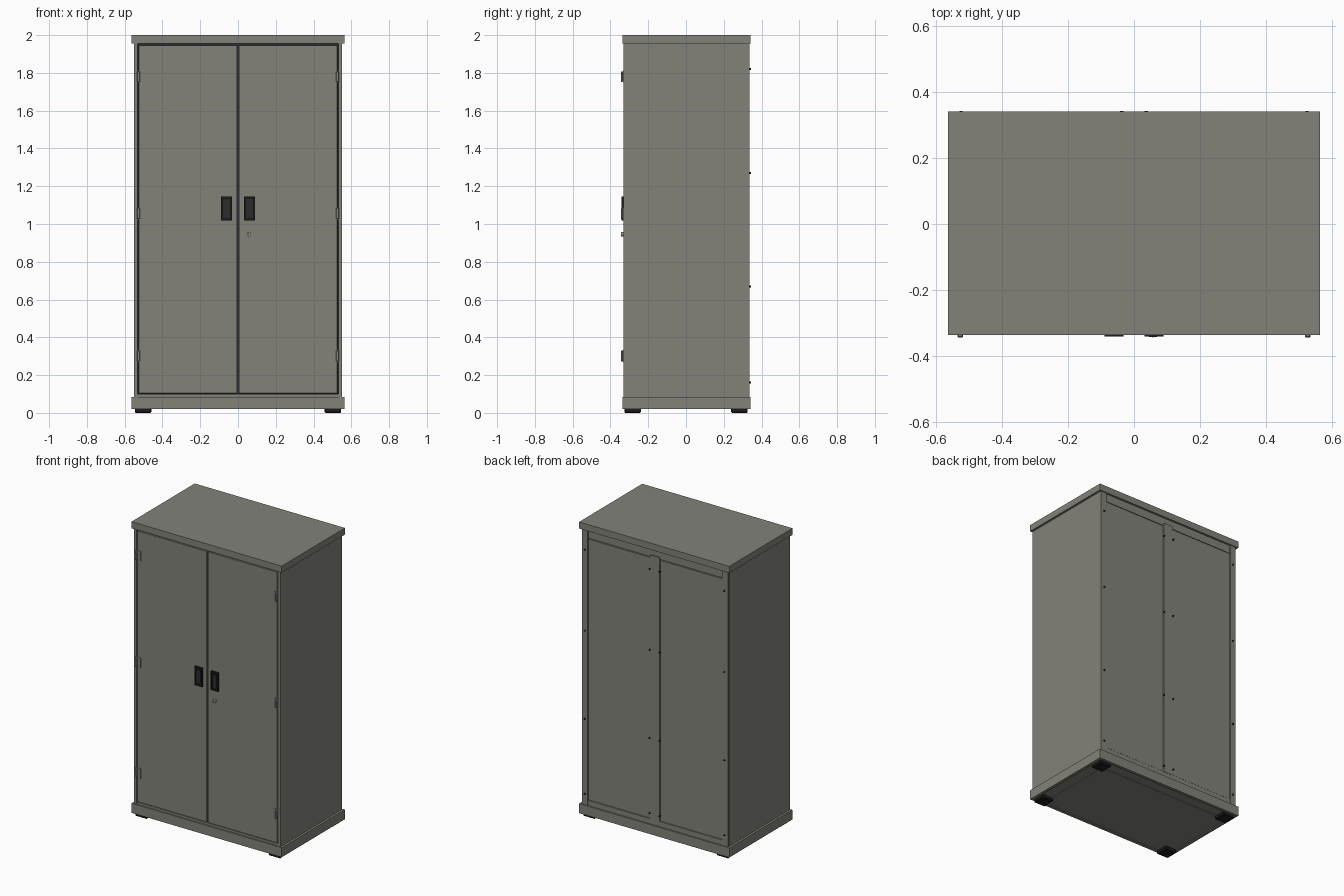
import bpy, bmesh, math
from mathutils import Vector

cube = bpy.data.objects.get("Cube")
if cube:
    bpy.data.objects.remove(cube, do_unlink=True)


def material(name, rgb):
    m = bpy.data.materials.new(name)
    m.use_nodes = True
    m.diffuse_color = (*rgb, 1)
    m.node_tree.nodes["Principled BSDF"].inputs["Base Color"].default_value = (*rgb, 1)
    return m


GREY = material("cabinet grey", (0.225, 0.225, 0.195))
BLACK = material("black plastic", (0.012, 0.012, 0.012))
DARK = material("dark recess", (0.025, 0.025, 0.027))
STEEL = material("lock steel", (0.3, 0.3, 0.29))


def finish(name, bm, mat):
    me = bpy.data.meshes.new(name)
    bm.to_mesh(me)
    bm.free()
    me.materials.append(mat)
    ob = bpy.data.objects.new(name, me)
    bpy.context.collection.objects.link(ob)
    return ob


def box(name, x, y, z, mat=GREY, bevel=0):
    """Box given by its (low, high) range on each axis."""
    bm = bmesh.new()
    bmesh.ops.create_cube(bm, size=1)
    for v in bm.verts:
        v.co = Vector(r[0] if c < 0 else r[1] for c, r in zip(v.co, (x, y, z)))
    ob = finish(name, bm, mat)
    if bevel:
        mod = ob.modifiers.new("soft edge", "BEVEL")
        mod.width = bevel
    return ob


def pair(name, x, y, z, mat=GREY, bevel=0):
    """The same box on the left (+x) and on the right."""
    box("left_" + name, x, y, z, mat, bevel)
    box("right_" + name, (-x[1], -x[0]), y, z, mat, bevel)


def stud(name, x, y, z, radius, depth, mat, axis="Y", sides=12):
    bm = bmesh.new()
    bmesh.ops.create_cone(bm, cap_ends=True, segments=sides, radius1=radius,
                          radius2=radius, depth=depth)
    ob = finish(name, bm, mat)
    ob.location = (x, y, z)
    if axis == "Y":
        ob.rotation_euler.x = math.pi / 2
    for p in ob.data.polygons:
        p.use_smooth = len(p.vertices) == 4
    return ob


W, FRONT, BACK = 0.55, -0.33, 0.335      # body
LID_W, LID_Y = 0.565, (-0.337, 0.342)    # lid and plinth
BODY_Z = (0.085, 1.955)

# Lid, and plinth with a recessed floor
box("lid", (-LID_W, LID_W), LID_Y, (1.955, 2.0))
pair("plinth_side", (LID_W - 0.02, LID_W), LID_Y, (0.02, 0.085))
for name, y in (("front", (LID_Y[0], LID_Y[0] + 0.02)), ("back", (LID_Y[1] - 0.02, LID_Y[1]))):
    box("plinth_" + name, (0.02 - LID_W, LID_W - 0.02), y, (0.02, 0.085))
box("floor", (0.02 - LID_W, LID_W - 0.02), (LID_Y[0] + 0.02, LID_Y[1] - 0.02), (0.026, 0.085))
box("floor_tray", (-0.47, 0.47), (-0.25, 0.25), (0.022, 0.026))

# Carcass: side walls, front posts, back corner posts
pair("side_wall", (0.535, W), (-0.31, 0.32), BODY_Z)
pair("front_post", (0.531, W), (FRONT, -0.31), BODY_Z)
pair("back_post", (0.505, W - 0.001), (0.32, BACK), BODY_Z)
box("front_backing", (-0.535, 0.535), (-0.316, -0.31), BODY_Z, DARK)

# Front rails and the two doors
box("sill_rail", (-0.531, 0.531), (-0.328, -0.31), (0.085, 0.1))
pair("door", (0.004, 0.527), (FRONT, -0.314), (0.103, 1.946), GREY, 0.002)

# Hinges: leaf on the door edge, leaf on the post, and a barrel
for i, (lo, hi) in enumerate(((0.268, 0.335), (1.022, 1.088), (1.748, 1.812))):
    pair(f"hinge_leaf_{i}", (0.499, 0.545), (-0.333, -0.329), (lo, hi))
    pair(f"hinge_block_{i}", (0.519, 0.536), (-0.345, -0.333), (lo + 0.004, hi - 0.004), GREY, 0.003)

# Recessed handles: frame, dark pocket and grip bar
for side, cx in (("left", 0.061), ("right", -0.061)):
    lo, hi = cx - 0.029, cx + 0.029
    for k, edge in enumerate(((lo, lo + 0.009), (hi - 0.009, hi))):
        box(f"{side}_handle_edge_{k}", edge, (-0.341, -0.329), (1.018, 1.146), BLACK)
    for k, z in enumerate(((1.018, 1.03), (1.134, 1.146))):
        box(f"{side}_handle_end_{k}", (lo, hi), (-0.341, -0.329), z, BLACK)
    box(f"{side}_handle_pocket", (lo, hi), (-0.333, -0.329), (1.02, 1.144), DARK)
    box(f"{side}_handle_grip", (cx - 0.014, cx + 0.014), (-0.338, -0.332), (1.045, 1.125), DARK)

# Lock on the left door
stud("lock_cylinder", 0.058, -0.336, 0.946, 0.012, 0.014, STEEL, sides=20)
box("lock_keyway", (0.0565, 0.0595), (-0.344, -0.342), (0.939, 0.953), BLACK)

# Back: rails, centre post, panels and screws
box("back_top_rail", (-0.505, 0.505), (0.31, 0.328), (1.9, 1.955))
box("back_bottom_rail", (-0.505, 0.505), (0.31, 0.333), (0.085, 0.12))
box("back_centre_post", (-0.035, 0.035), (0.31, BACK), (0.12, 1.915))
pair("back_panel", (0.039, 0.501), (0.31, 0.33), (0.123, 1.895))
box("back_seam", (-0.535, 0.535), (0.31, 0.318), BODY_Z, DARK)
for z in (0.16, 0.67, 1.27, 1.82):
    for x in (-0.525, -0.037, 0.037, 0.525):
        stud("back_screw", x, 0.336, z, 0.005, 0.014, BLACK, sides=8)

# Feet
for x in (-0.502, 0.502):
    for y in (-0.282, 0.282):
        box("foot", (x - 0.043, x + 0.043), (y - 0.043, y + 0.043), (0, 0.026), BLACK, 0.004)
